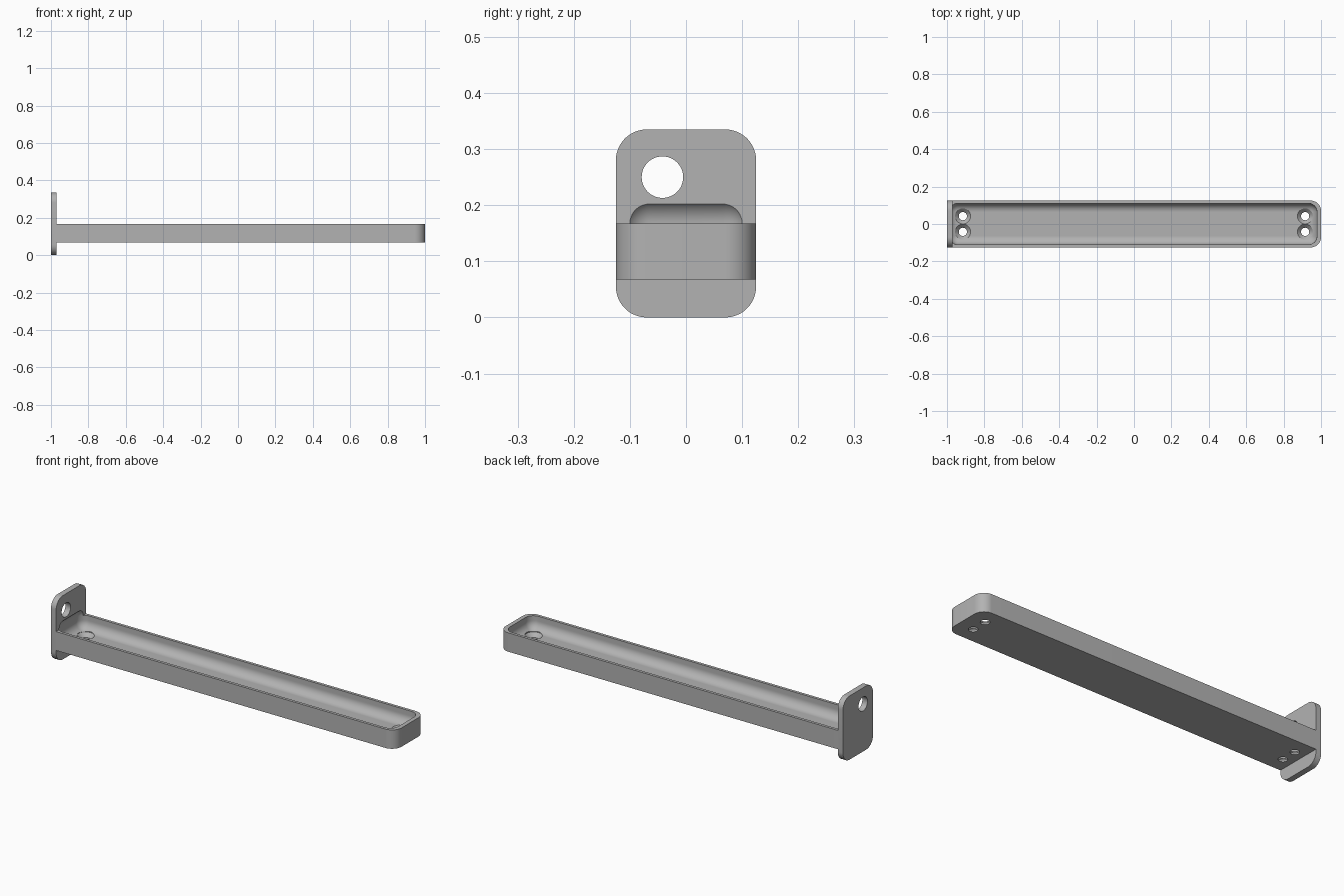
import bpy
import bmesh
from math import cos, sin, pi, radians
from mathutils import Matrix, Vector

if "Cube" in bpy.data.objects:
    bpy.data.objects.remove(bpy.data.objects["Cube"], do_unlink=True)

# Main dimensions
HALF_WIDTH = 0.125
PLATE_FACE = -0.97
PLATE_TOP = 0.335
TRAY_BOTTOM, TRAY_TOP = 0.068, 0.167
FLOOR = 0.097
HOLE_X, HOLE_Y = 0.915, 0.042

grey = bpy.data.materials.new("plain grey")
grey.use_nodes = True
grey.diffuse_color = (0.45, 0.45, 0.45, 1)
grey.node_tree.nodes["Principled BSDF"].inputs["Base Color"].default_value = grey.diffuse_color


def add_object(name, bm):
    bmesh.ops.recalc_face_normals(bm, faces=bm.faces)
    mesh = bpy.data.meshes.new(name)
    bm.to_mesh(mesh)
    bm.free()
    mesh.materials.append(grey)
    obj = bpy.data.objects.new(name, mesh)
    bpy.context.collection.objects.link(obj)
    return obj


def rounded_box(name, low, high, radius, picks, segments=12):
    """Box whose edges chosen by picks(direction, midpoint) are rounded."""
    low, high = Vector(low), Vector(high)
    bm = bmesh.new()
    bmesh.ops.create_cube(bm, size=1)
    bmesh.ops.scale(bm, vec=high - low, verts=bm.verts)
    bmesh.ops.translate(bm, vec=(low + high) / 2, verts=bm.verts)
    edges = []
    for e in bm.edges:
        a, b = (v.co for v in e.verts)
        if picks((b - a).normalized(), (a + b) / 2):
            edges.append(e)
    bmesh.ops.bevel(bm, geom=edges, offset=radius, segments=segments,
                    profile=0.5, affect='EDGES', clamp_overlap=True)
    return add_object(name, bm)


def turned(name, profile, matrix, sides=48):
    """Closed solid of revolution from (radius, height) pairs."""
    bm = bmesh.new()
    rings = [[bm.verts.new((r * cos(2 * pi * i / sides), r * sin(2 * pi * i / sides), z))
              for i in range(sides)] for r, z in profile]
    for lower, upper in zip(rings, rings[1:]):
        for i in range(sides):
            j = (i + 1) % sides
            bm.faces.new((lower[i], lower[j], upper[j], upper[i]))
    bm.faces.new(rings[0])
    bm.faces.new(rings[-1])
    bm.transform(matrix)
    return add_object(name, bm)


def combine(target, other, operation):
    mod = target.modifiers.new(operation.title(), 'BOOLEAN')
    mod.operation, mod.object, mod.solver = operation, other, 'EXACT'
    bpy.context.view_layer.update()
    graph = bpy.context.evaluated_depsgraph_get()
    mesh = bpy.data.meshes.new_from_object(target.evaluated_get(graph))
    target.modifiers.clear()
    target.data = mesh
    bpy.data.objects.remove(other, do_unlink=True)


# Upright mounting plate with four rounded corners
plate = rounded_box("mounting_plate", (-1, -HALF_WIDTH, 0), (PLATE_FACE, HALF_WIDTH, PLATE_TOP),
                    0.055, lambda d, m: abs(d.x) > 0.9)

# Long tray, rounded at its free end
bracket = rounded_box("tray_bracket", (PLATE_FACE, -HALF_WIDTH, TRAY_BOTTOM),
                      (1, HALF_WIDTH, TRAY_TOP), 0.055,
                      lambda d, m: abs(d.z) > 0.9 and m.x > 0)
combine(bracket, plate, 'UNION')

# Fully rounded trough that also dents the plate
trough = rounded_box("trough_cutter", (-0.987, -0.11, FLOOR), (0.978, 0.11, 0.212),
                     0.045, lambda d, m: True)
combine(bracket, trough, 'DIFFERENCE')

# Countersunk screw holes at both ends
for x in (-HOLE_X, HOLE_X):
    for y in (-HOLE_Y, HOLE_Y):
        hole = turned("screw_hole_cutter",
                      [(0.022, 0), (0.022, 0.077), (0.0415, FLOOR), (0.0415, 0.16)],
                      Matrix.Translation((x, y, 0)))
        combine(bracket, hole, 'DIFFERENCE')

# Hanging hole through the plate
hole = turned("plate_hole_cutter", [(0.037, -0.1), (0.037, 0.1)],
              Matrix.Translation((-0.985, -HOLE_Y, 0.25)) @ Matrix.Rotation(pi / 2, 4, 'Y'))
combine(bracket, hole, 'DIFFERENCE')

# Smooth fillets, crisp edges
bpy.ops.object.select_all(action='DESELECT')
bracket.select_set(True)
bpy.context.view_layer.objects.active = bracket
bpy.ops.object.shade_smooth_by_angle(angle=radians(30))
